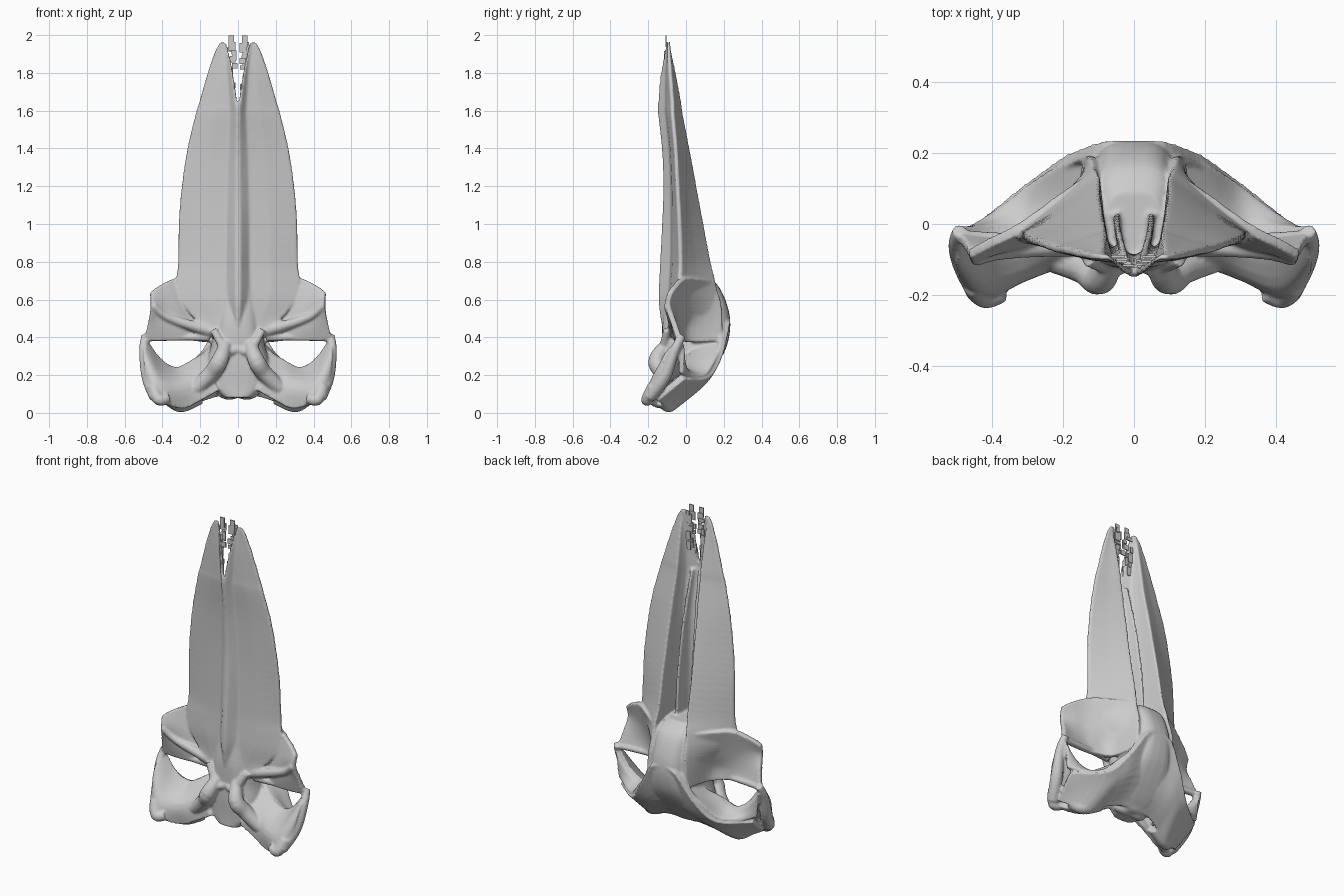
import bpy, bmesh, math, random
from mathutils import Vector

if "Cube" in bpy.data.objects:
    bpy.data.objects.remove(bpy.data.objects["Cube"])

random.seed(4)


def resample(rows, n):
    # Catmull-Rom through rows of numbers
    out = []
    for i in range(len(rows) - 1):
        q = [rows[max(0, min(len(rows) - 1, i + k))] for k in (-1, 0, 1, 2)]
        for s in range(n):
            t = s / n
            out.append([.5 * (2*b + (c-a)*t + (2*a-5*b+4*c-d)*t*t + (3*b-a-3*c+d)*t**3)
                        for a, b, c, d in zip(*q)])
    return out + [list(rows[-1])]


def finish(name, bm):
    bmesh.ops.recalc_face_normals(bm, faces=bm.faces)
    me = bpy.data.meshes.new(name)
    bm.to_mesh(me)
    bm.free()
    ob = bpy.data.objects.new(name, me)
    bpy.context.collection.objects.link(ob)
    return ob


def loft(name, rings):
    bm = bmesh.new()
    vs = [[bm.verts.new(p) for p in r] for r in rings]
    n = len(vs[0])
    for a, b in zip(vs, vs[1:]):
        for i in range(n):
            bm.faces.new((a[i], a[(i+1) % n], b[(i+1) % n], b[i]))
    bm.faces.new(vs[0])
    bm.faces.new(vs[-1])
    return finish(name, bm)


def mirror(ob):
    ob.modifiers.new("mirror", 'MIRROR').use_mirror_merge = False
    return ob


def patch(name, rows, thick):
    # smooth thick sheet through a small grid of points
    bm = bmesh.new()
    vs = [[bm.verts.new(p) for p in r]
          for r in zip(*[resample(c, 5) for c in zip(*[resample(r, 5) for r in rows])])]
    for a, b in zip(vs, vs[1:]):
        for i in range(len(a) - 1):
            bm.faces.new((a[i], a[i+1], b[i+1], b[i]))
    ob = finish(name, bm)
    m = ob.modifiers.new("thick", 'SOLIDIFY')
    m.thickness = thick
    m.offset = 0
    return mirror(ob)


def rod(name, pts):
    # tapering round bone along x, y, z, radius points
    p = resample(pts, 5)
    rings = []
    for i, q in enumerate(p):
        d = Vector(p[min(i+1, len(p)-1)][:3]) - Vector(p[max(i-1, 0)][:3])
        rot = d.to_track_quat('Z', 'Y')
        rings.append([Vector(q[:3]) + rot @ Vector((q[3]*math.cos(a), q[3]*math.sin(a), 0))
                      for a in [k*math.tau/12 for k in range(12)]])
    return mirror(loft(name, rings))


def fuse(name, parts, voxel, soften):
    # join overlapping bones into one smooth skin
    bm = bmesh.new()
    deps = bpy.context.evaluated_depsgraph_get()
    deps.update()
    for ob in parts:
        ev = ob.evaluated_get(deps)
        bm.from_mesh(ev.to_mesh())
        ev.to_mesh_clear()
    for ob in parts:
        bpy.data.objects.remove(ob)
    me = bpy.data.meshes.new(name)
    bm.to_mesh(me)
    bm.free()
    whole = bpy.data.objects.new(name, me)
    bpy.context.collection.objects.link(whole)
    m = whole.modifiers.new("fuse", 'REMESH')
    m.mode = 'VOXEL'
    m.voxel_size = voxel
    m.use_smooth_shade = True
    m = whole.modifiers.new("soften", 'SMOOTH')
    m.factor = .5
    m.iterations = soften


parts = []
# Rostrum half: z, edge x, edge y, peak x, peak y, keel x, keel y
stations = [
    (.42, .13, -.09, .10, .15, -.004, -.12), (.50, .23, -.06, .12, .17, -.004, -.135),
    (.60, .305, -.045, .118, .17, -.004, -.145), (.70, .325, -.035, .11, .155, -.004, -.142),
    (.80, .316, -.03, .10, .13, -.004, -.137), (1.0, .313, -.035, .10, .092, -.004, -.127),
    (1.2, .297, -.045, .095, .055, -.004, -.12), (1.4, .267, -.055, .09, .018, -.004, -.128),
    (1.58, .224, -.07, .083, -.017, -.003, -.148), (1.64, .206, -.072, .082, -.025, .004, -.148),
    (1.8, .160, -.083, .085, -.055, .028, -.135),
    (1.91, .122, -.09, .09, -.078, .05, -.116), (1.96, .095, -.093, .085, -.085, .064, -.106)]
rings = []
for z, ex, ey, px, py, kx, ky in resample(stations, 5):
    w, d = ex - kx, ey - ky
    fx, floor = kx + (px-kx)*.72, max(ky + (py-ky)*.3, ky + d*.5 + .017)
    rings.append([(kx, ky, z), (kx + w*.06, ky + .003, z), (kx + w*.2, ky + d*.5, z),
                  (kx + w*.55, ky + d*.6, z), (ex, ey - .009, z), (ex, ey + .009, z),
                  ((ex+px)/2, (ey+py)/2 + .002, z), (px + .004, py, z), (px - .004, py, z),
                  (fx + (px-fx)*.5, floor + (py-floor)*.45, z), (fx, floor, z),
                  (kx, ky + (py-ky)*.13 + .009, z)])
parts.append(mirror(loft("rostrum", rings)))

# Trough lining standing inside the long groove
parts.append(patch("trough", [
    [(.0, -.11, .72), (.035, -.07, .72), (.05, .03, .72)],
    [(.0, -.11, 1.0), (.035, -.07, 1.0), (.05, .01, 1.0)],
    [(.0, -.11, 1.3), (.03, -.08, 1.3), (.042, -.03, 1.3)],
    [(.0, -.13, 1.6), (.02, -.115, 1.6), (.025, -.09, 1.6)]], .017))

# Braincase core: z, half width, front y, back y
core = [(.08, .07, -.12, .0), (.15, .15, -.12, .08), (.25, .17, -.125, .16),
        (.35, .145, -.125, .215), (.47, .125, -.125, .235), (.58, .115, -.11, .215),
        (.68, .11, -.10, .165), (.73, .08, -.10, .09)]
rings = []
for z, w, f, b in resample(core, 4):
    ring = []
    for k in range(32):
        c, s = math.cos(k*math.tau/32), math.sin(k*math.tau/32)
        ring.append((w*math.copysign(abs(c)**.65, c),
                     (f+b)/2 + (b-f)/2*math.copysign(abs(s)**.65, s), z))
    rings.append(ring)
parts.append(loft("core", rings))

# Occipital shield sweeping out to the side crests
parts.append(patch("occiput", [
    [(0, .215, .5), (.09, .215, .48), (.19, .18, .32), (.29, .11, .2), (.45, -.02, .19)],
    [(0, .12, .25), (.1, .13, .24), (.19, .11, .19), (.28, .04, .13), (.445, -.08, .14)],
    [(0, .0, .1), (.1, -.01, .1), (.2, -.04, .07), (.3, -.08, .03), (.42, -.16, .075)]], .04))

# Floor of the side bowl between the crest and the opening
parts.append(patch("bowl_floor", [
    [(.13, .2, .36), (.2, .17, .3), (.29, .11, .2), (.38, .035, .185), (.47, -.03, .21)],
    [(.13, .11, .35), (.21, .08, .28), (.3, .04, .21), (.40, -.0, .22), (.48, -.025, .28)],
    [(.13, .04, .33), (.23, .0, .275), (.33, -.01, .225), (.42, -.02, .27), (.49, -.02, .36)]],
    .028))

# Brow plate forming the bowl above the opening
parts.append(patch("brow", [
    [(.1, .14, .69), (.2, .075, .71), (.32, -.01, .715), (.42, -.06, .67), (.465, -.085, .635)],
    [(.11, .18, .58), (.19, .04, .56), (.30, -.04, .56), (.40, -.075, .58), (.46, -.10, .565)],
    [(.12, .19, .46), (.18, .01, .46), (.29, -.05, .46), (.39, -.065, .47), (.475, -.065, .48)],
    [(.13, .17, .38), (.17, .02, .375), (.27, -.04, .385), (.38, -.045, .385), (.495, -.035, .39)]],
    .03))

# Cheek bone below the opening
parts.append(patch("cheek", [
    [(.14, .03, .31), (.24, -.0, .27), (.33, -.01, .23), (.42, -.02, .28), (.485, -.02, .37)],
    [(.14, -.09, .21), (.23, -.1, .17), (.32, -.14, .14), (.42, -.165, .17), (.505, -.085, .33)],
    [(.1, -.11, .12), (.19, -.11, .07), (.3, -.13, .025), (.42, -.20, .07), (.475, -.145, .18)]],
    .035))

# Arch, rear lobes, palate wings and struts
for name, pts in [
    ("arch", [(.49, -.02, .41, .022), (.498, -.06, .33, .026), (.475, -.115, .19, .036),
              (.435, -.195, .085, .036)]),
    ("joint_lobe", [(.45, -.17, .14, .035), (.42, -.207, .07, .032), (.37, -.19, .08, .03)]),
    ("rear_lobe", [(.36, -.13, .07, .035), (.30, -.09, .04, .038), (.2, -.06, .08, .035)]),
    ("condyle", [(.09, -.05, .12, .035), (.05, -.03, .1, .032), (0, -.04, .11, .03)]),
    ("palate_wing", [(.06, -.09, .38, .03), (.095, -.155, .28, .045), (.14, -.125, .21, .045),
                     (.22, -.1, .13, .04)]),
    ("optic_strut", [(.12, -.06, .43, .035), (.24, -.065, .46, .028), (.38, -.08, .51, .022),
                     (.45, -.10, .57, .02)]),
    ("rear_brow", [(.15, -.05, .4, .022), (.3, -.045, .4, .018), (.49, -.035, .395, .018)]),
    ("palate_edge", [(.0, -.11, .34, .02), (.06, -.12, .33, .025), (.13, -.10, .44, .02)]),
]:
    parts.append(rod(name, pts))

fuse("skull", parts, .007, 4)

# Broken bone flakes between the two tips
bm = bmesh.new()
for i in range(30):
    z = 1.70 + .25 * i / 29
    s = 1 if i % 2 else -1
    x = s * random.uniform(.015, .055)
    v = bmesh.ops.create_cube(bm, size=1)['verts']
    bmesh.ops.scale(bm, vec=(random.uniform(.015, .04), .006, random.uniform(.02, .06)), verts=v)
    bmesh.ops.translate(bm, vec=(x, -.138 + .04*abs(x)/.055 + .02*(z-1.7)/.3, z), verts=v)
for s in (-1, 1):
    v = bmesh.ops.create_cube(bm, size=1)['verts']
    bmesh.ops.scale(bm, vec=(.03, .006, .06), verts=v)
    bmesh.ops.translate(bm, vec=(s*.035, -.105, 1.968), verts=v)
finish("tip_flakes", bm)
